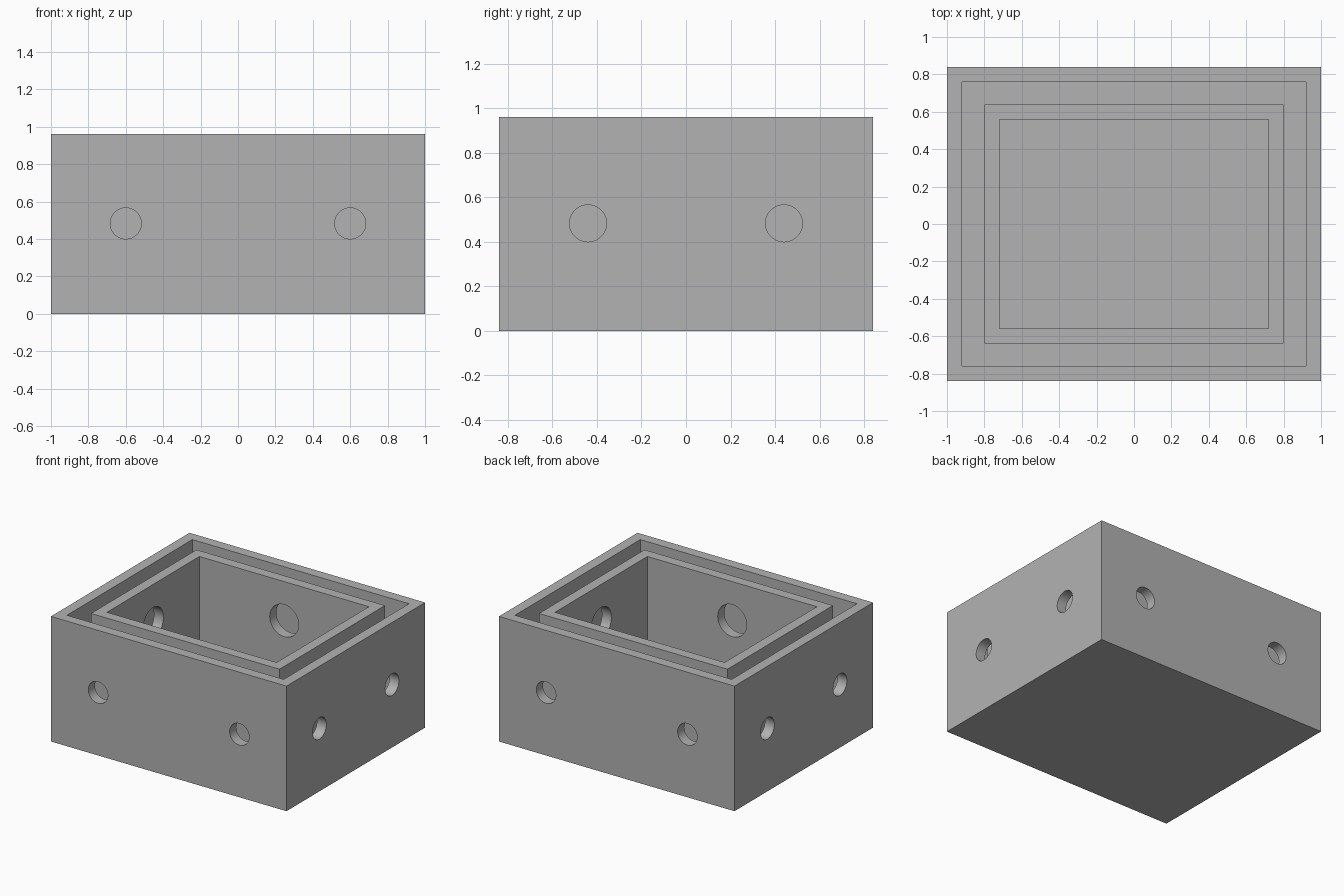
import bpy
import math

old = bpy.data.objects.get("Cube")
if old:
    bpy.data.objects.remove(old, do_unlink=True)

HEIGHT = 0.96
FLOOR = 0.08

grey = bpy.data.materials.new("plain_grey")
grey.use_nodes = True
colour = (0.448, 0.448, 0.448, 1)
grey.diffuse_color = colour
grey.node_tree.nodes["Principled BSDF"].inputs["Base Color"].default_value = colour


def block(name, half_x, half_y, bottom, top):
    """Box centred on the vertical axis."""
    bpy.ops.mesh.primitive_cube_add(size=2, location=(0, 0, (bottom + top) / 2))
    obj = bpy.context.object
    obj.name = name
    obj.scale = (half_x, half_y, (top - bottom) / 2)
    bpy.ops.object.transform_apply(location=True, rotation=False, scale=True)
    obj.data.materials.append(grey)
    return obj


def drill(name, radius, centre, along):
    """Short cylinder lying along the x or y axis."""
    turn = (0, math.pi / 2, 0) if along == "x" else (math.pi / 2, 0, 0)
    bpy.ops.mesh.primitive_cylinder_add(vertices=48, radius=radius, depth=0.16,
                                        location=centre, rotation=turn)
    obj = bpy.context.object
    obj.name = name
    obj.data.materials.append(grey)
    return obj


def carve(target, cutters):
    """Subtract every cutter from the target, then discard the cutters."""
    for cutter in cutters:
        cutter.hide_render = True
        mod = target.modifiers.new("cut", 'BOOLEAN')
        mod.operation = 'DIFFERENCE'
        mod.solver = 'EXACT'
        mod.object = cutter
        bpy.ops.object.select_all(action='DESELECT')
        target.select_set(True)
        bpy.context.view_layer.objects.active = target
        bpy.ops.object.modifier_apply(modifier=mod.name)
        bpy.data.objects.remove(cutter, do_unlink=True)
    bpy.ops.object.shade_smooth_by_angle(angle=math.radians(30))


# Outer box: open cavity, two small round holes in each wall
outer = block("outer_box", 1, 0.84, 0, HEIGHT)
cutters = [block("outer_cavity", 0.92, 0.76, FLOOR, HEIGHT + 0.2)]
for side in (-1, 1):
    for end in (-1, 1):
        cutters.append(drill("end_hole", 0.083, (side * 0.96, end * 0.44, 0.483), "x"))
        cutters.append(drill("long_hole", 0.083, (end * 0.6, side * 0.8, 0.483), "y"))
carve(outer, cutters)

# Inner frame: stands on the floor, one large hole in the middle of each wall
inner = block("inner_box", 0.8, 0.64, FLOOR, HEIGHT)
cutters = [block("inner_cavity", 0.72, 0.56, -0.2, HEIGHT + 0.2)]
for side in (-1, 1):
    cutters.append(drill("end_port", 0.123, (side * 0.76, 0, 0.66), "x"))
    cutters.append(drill("long_port", 0.123, (0, side * 0.6, 0.66), "y"))
carve(inner, cutters)
